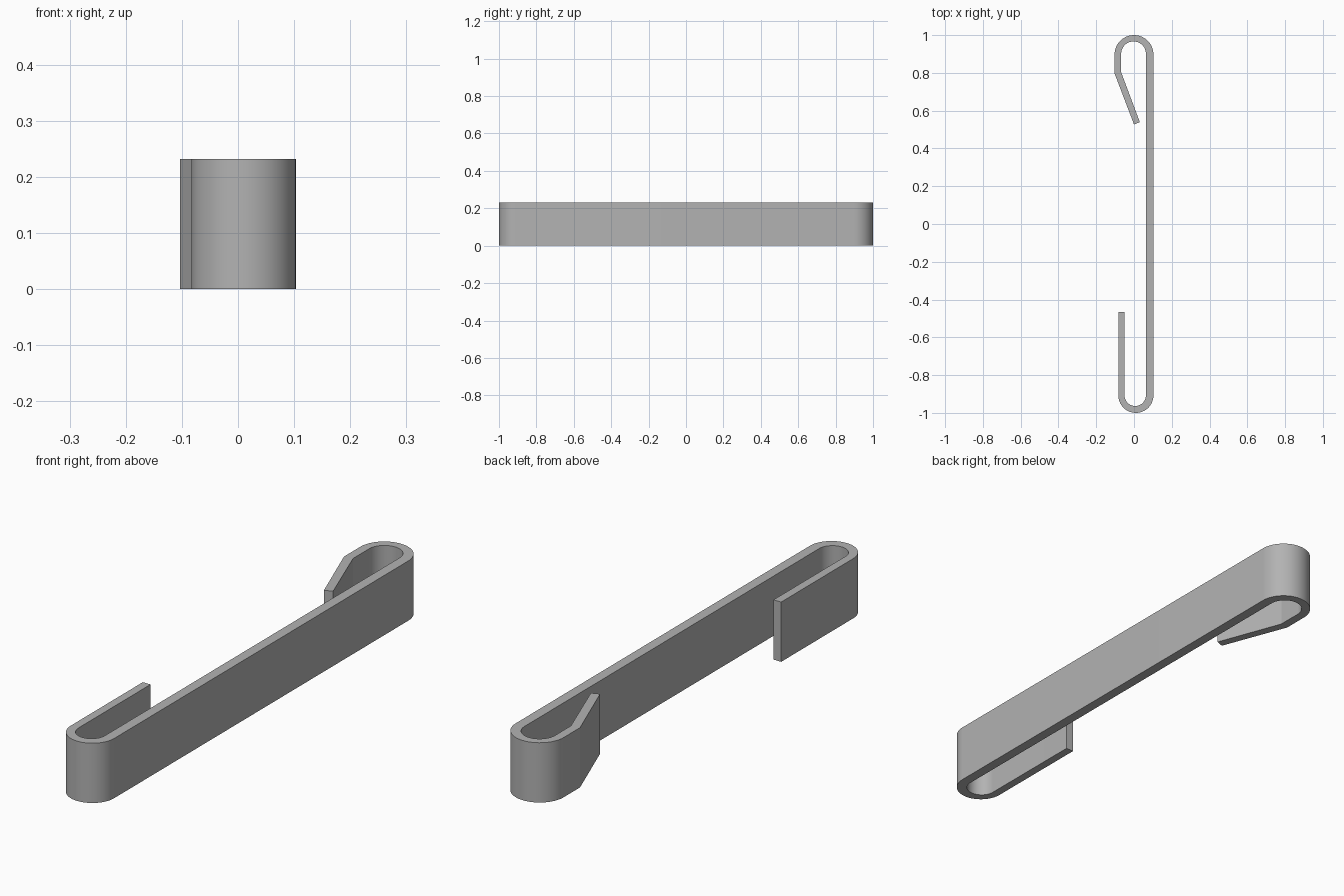
import bpy
import bmesh
from math import sin, cos, pi, radians

HEIGHT = 0.232
STEPS = 32

cube = bpy.data.objects.get("Cube")
if cube:
    bpy.data.objects.remove(cube, do_unlink=True)

# Plain grey metal
grey = bpy.data.materials.new("grey metal")
grey.use_nodes = True
colour = (0.45, 0.45, 0.45, 1)
grey.diffuse_color = colour
grey.node_tree.nodes["Principled BSDF"].inputs["Base Color"].default_value = colour


def arc(cx, cy, r, start, end):
    """Points along an arc, angles in half turns."""
    return [(cx + r * cos(pi * (start + (end - start) * i / STEPS)),
             cy + r * sin(pi * (start + (end - start) * i / STEPS)))
            for i in range(STEPS + 1)]


# Outer side of the strip, from the straight hook tip to the bent hook tip
outer = [(-0.083, -0.465)]
outer += arc(0.01, -0.907, 0.093, 1, 2)
outer += arc(0, 0.897, 0.103, 0, 1)
outer += [(-0.103, 0.797), (0.0, 0.527)]

# Inner side, returning the other way
inner = [(0.031, 0.539), (-0.068, 0.803)]
inner += arc(-0.0025, 0.901, 0.0655, 1, 0)
inner += arc(0.0065, -0.907, 0.0565, 2, 1)
inner += [(-0.05, -0.465)]

# Extrude the closed profile upward
bm = bmesh.new()
base = bm.faces.new([bm.verts.new((x, y, 0)) for x, y in outer + inner])
top = bmesh.ops.extrude_face_region(bm, geom=[base], use_keep_orig=True)
bmesh.ops.translate(bm, vec=(0, 0, HEIGHT),
                    verts=[v for v in top["geom"] if isinstance(v, bmesh.types.BMVert)])
bmesh.ops.recalc_face_normals(bm, faces=bm.faces[:])
mesh = bpy.data.meshes.new("hook_clip")
bm.to_mesh(mesh)
bm.free()
mesh.materials.append(grey)

clip = bpy.data.objects.new("hook_clip", mesh)
bpy.context.collection.objects.link(clip)
bpy.ops.object.select_all(action="DESELECT")
clip.select_set(True)
bpy.context.view_layer.objects.active = clip
bpy.ops.object.shade_smooth_by_angle(angle=radians(15))
